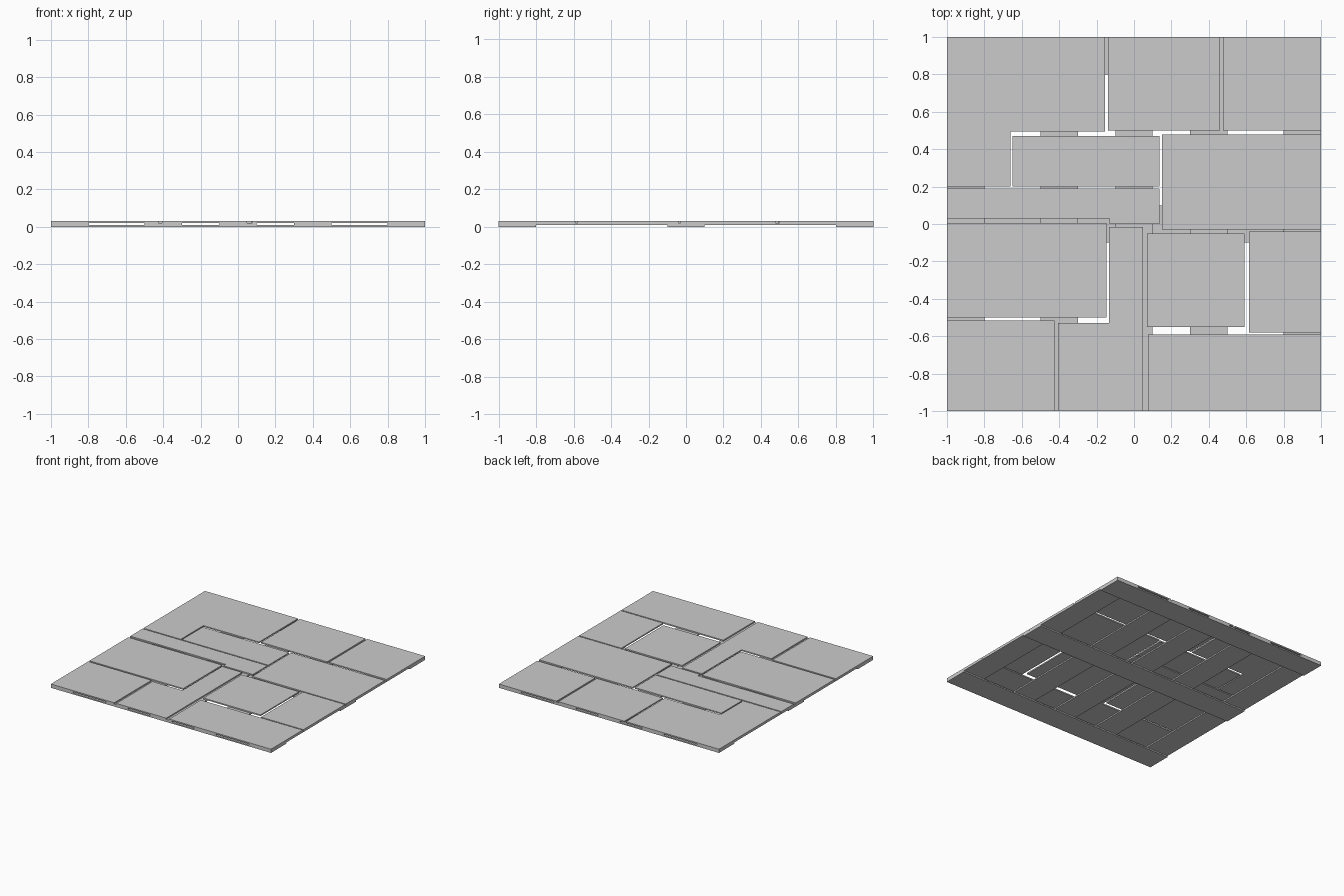
import bpy, bmesh

if "Cube" in bpy.data.objects:
    bpy.data.objects.remove(bpy.data.objects["Cube"])

T = 0.0103  # thickness of each layer


def slab(name, outline, z0, z1):
    """Extrude a flat outline between two heights."""
    bm = bmesh.new()
    face = bm.faces.new([bm.verts.new((x, y, z0)) for x, y in outline])
    top = bmesh.ops.extrude_face_region(bm, geom=[face])
    verts = [g for g in top["geom"] if isinstance(g, bmesh.types.BMVert)]
    bmesh.ops.translate(bm, verts=verts, vec=(0, 0, z1 - z0))
    bmesh.ops.recalc_face_normals(bm, faces=bm.faces)
    mesh = bpy.data.meshes.new(name)
    bm.to_mesh(mesh)
    bm.free()
    obj = bpy.data.objects.new(name, mesh)
    bpy.context.collection.objects.link(obj)
    return obj


def rect(x0, x1, y0, y1):
    return [(x0, y0), (x1, y0), (x1, y1), (x0, y1)]


# Bottom boards running left to right
for y0, y1 in [(-1, -0.8), (-0.1, 0.1), (0.8, 1)]:
    slab("bottom_board", rect(-1, 1, y0, y1), 0, T)

# Cross boards running front to back
for x0, x1 in [(-1, -0.8), (-0.5, -0.3), (-0.1, 0.1), (0.3, 0.5), (0.8, 1)]:
    slab("cross_board", rect(x0, x1, -1, 1), T, 2 * T)

# Paving slabs: rectangles and L shapes with open joints
paving = [
    [(-1, 0.2), (-0.66, 0.2), (-0.66, 0.495), (-0.155, 0.495), (-0.155, 1), (-1, 1)],
    rect(-0.14, 0.46, 0.5, 1),
    rect(0.475, 1, 0.5, 1),
    rect(-0.65, 0.135, 0.2, 0.47),
    [(-1, 0.03), (-0.13, 0.03), (-0.13, 0), (0.135, 0), (0.135, 0.19), (-1, 0.19)],
    rect(0.15, 1, -0.03, 0.478),
    rect(-1, -0.147, -0.5, 0.005),
    [(-0.405, -1), (0.048, -1), (0.048, -0.015), (-0.133, -0.015),
     (-0.133, -0.53), (-0.405, -0.53)],
    rect(-1, -0.425, -1, -0.515),
    rect(0.07, 0.59, -0.55, -0.05),
    rect(0.615, 1, -0.58, -0.04),
    rect(0.075, 1, -1, -0.59),
]
for outline in paving:
    slab("paving_slab", outline, 2 * T, 3 * T)
